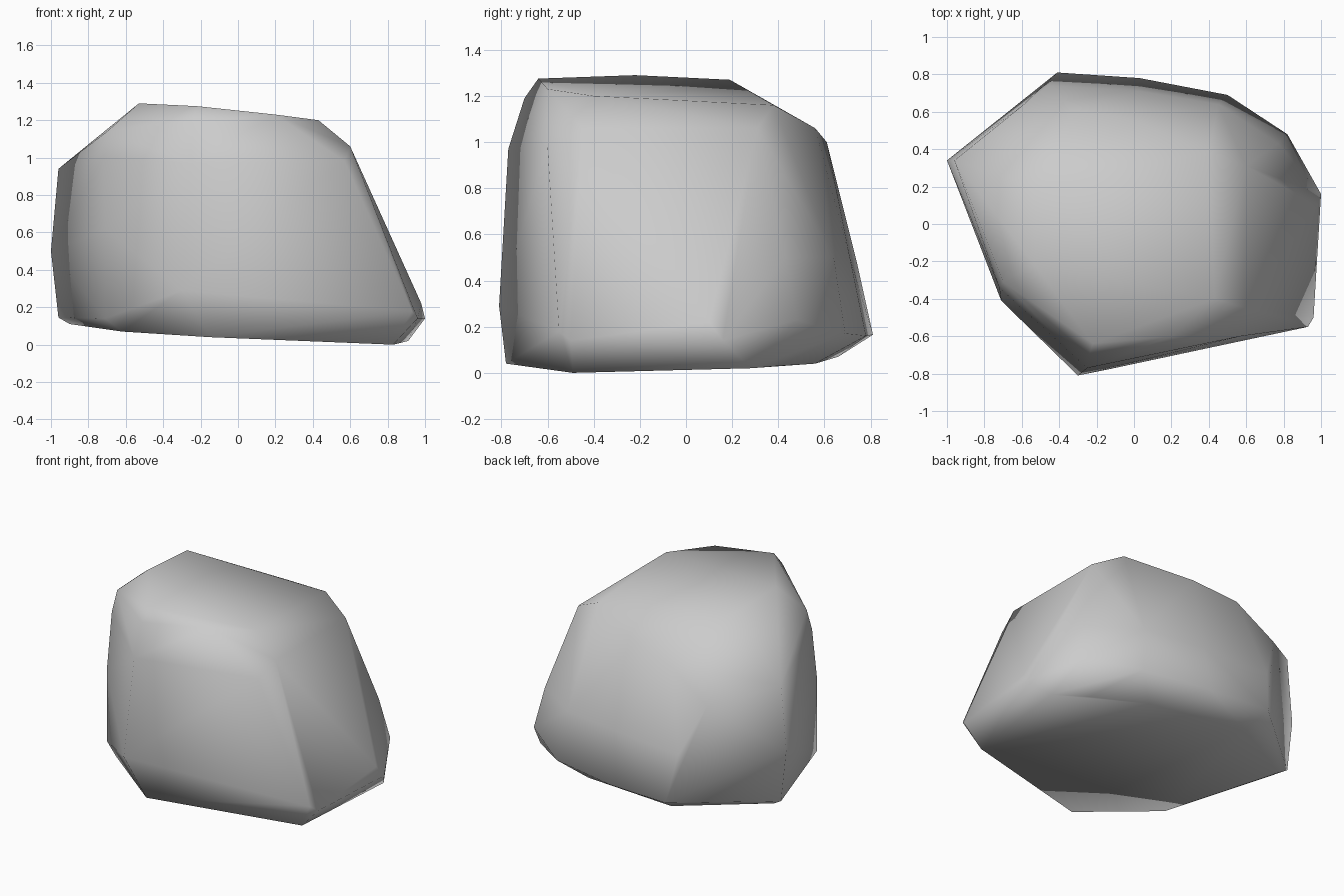
import bpy
import bmesh

# Remove the default cube only
default_cube = bpy.data.objects.get("Cube")
if default_cube:
    bpy.data.objects.remove(default_cube, do_unlink=True)


def flat_material(name, colour):
    material = bpy.data.materials.new(name)
    material.use_nodes = True
    material.diffuse_color = colour
    shader = material.node_tree.nodes["Principled BSDF"]
    shader.inputs["Base Color"].default_value = colour
    shader.inputs["Roughness"].default_value = 1
    return material


def hull_object(name, bands, material):
    """Wrap a convex skin around bands of corner points."""
    mesh = bpy.data.meshes.new(name)
    bm = bmesh.new()
    for band in bands:
        for corner in band:
            bm.verts.new(corner)
    result = bmesh.ops.convex_hull(bm, input=list(bm.verts))
    spare = set(result["geom_interior"] + result["geom_unused"])
    loose = [v for v in spare if isinstance(v, bmesh.types.BMVert)]
    bmesh.ops.delete(bm, geom=loose, context="VERTS")
    bmesh.ops.recalc_face_normals(bm, faces=list(bm.faces))
    for face in bm.faces:
        face.smooth = True
    bm.to_mesh(mesh)
    bm.free()
    mesh.materials.append(material)
    rock = bpy.data.objects.new(name, mesh)
    bpy.context.collection.objects.link(rock)
    return rock


# Gently tilted top, falling towards the left side
crown = [(-.53, -.22, 1.29), (-.22, -.64, 1.275), (-.52, .19, 1.27),
         (.2, -.6, 1.23), (.43, -.4, 1.2), (.4, .38, 1.16)]

# Bevelled shoulder where the top turns into the sides
shoulder = [(-.24, -.7, 1.19), (-.25, -.77, .97), (.57, -.6, .98),
            (.6, -.45, 1.06), (.6, .31, 1.06), (-.01, .56, 1.06),
            (-.32, .61, 1), (-.6, .63, .81), (-.96, .34, .94),
            (-.7, -.31, 1.14), (-.72, -.34, 1)]

# Widest part of the right side and the back wall
waist = [(-1, .34, .5), (-.71, -.41, .62), (-.46, .74, .48),
         (.03, .71, .5), (.45, .64, .5), (.77, .43, .5)]

# Flared lower edge all the way round
skirt = [(-.3, -.81, .29), (.93, -.55, .18), (.96, -.5, .14),
         (.98, .1, .22), (1, .16, .14), (.82, .48, .23),
         (.5, .69, .17), (.03, .78, .16), (-.41, .81, .165),
         (-.96, .34, .145), (-.71, -.41, .14)]

# Slightly sloped underside
base = [(.83, -.49, 0), (.91, .28, .02), (.7, .4, .03), (.35, .56, .04),
        (-.35, .66, .07), (-.9, .33, .11), (-.62, -.44, .07),
        (-.15, -.78, .04), (.3, -.67, .07)]

stone_grey = flat_material("stone grey", (.6, .6, .6, 1))
hull_object("rock", [crown, shoulder, waist, skirt, base], stone_grey)
